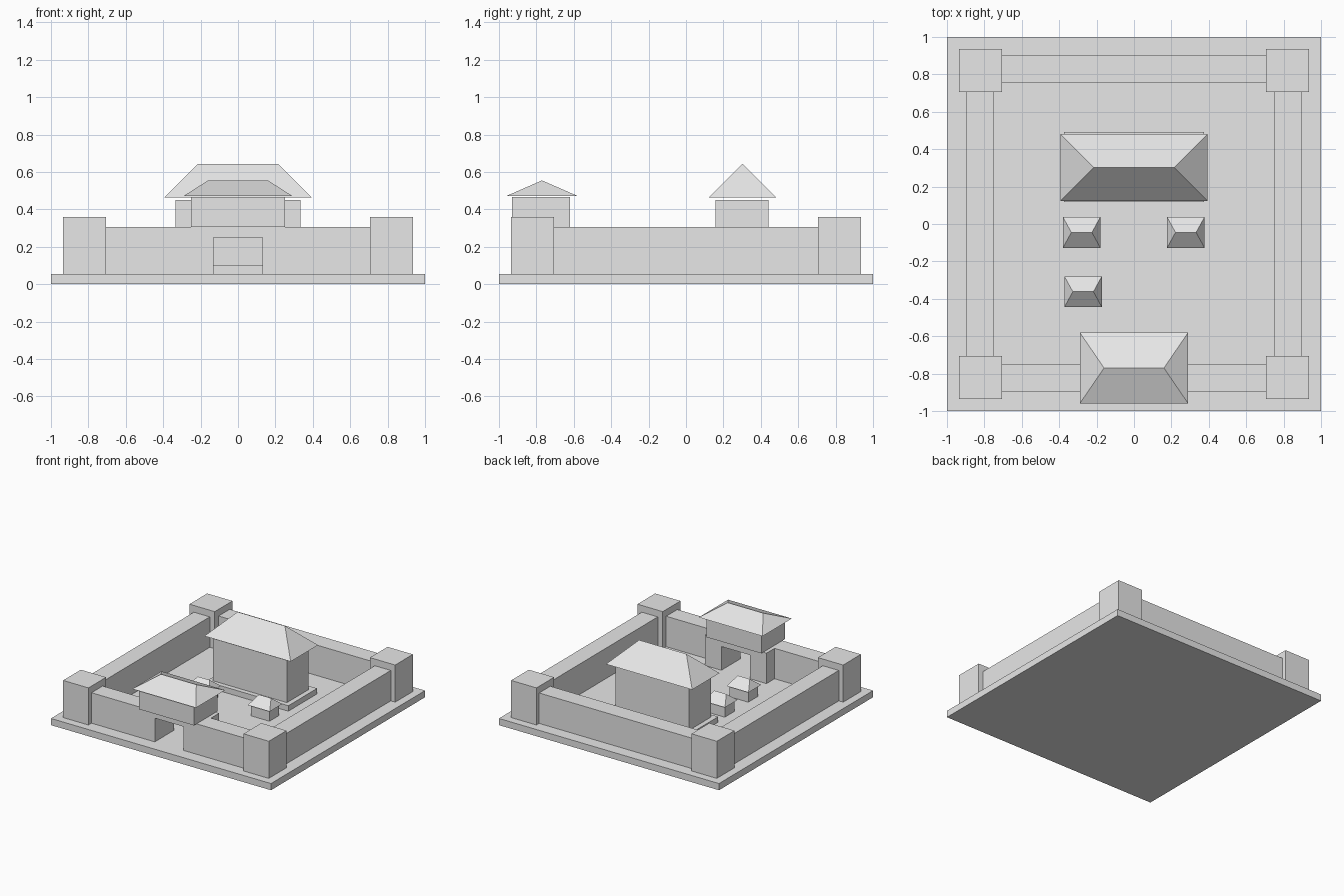
import bpy

cube = bpy.data.objects.get("Cube")
if cube:
    bpy.data.objects.remove(cube, do_unlink=True)

stone = bpy.data.materials.new("plain_grey")
stone.use_nodes = True
grey = (0.8, 0.8, 0.8, 1)
stone.diffuse_color = grey
stone.node_tree.nodes["Principled BSDF"].inputs["Base Color"].default_value = grey

GROUND = 0.055
WALL_TOP = 0.305
BOX_FACES = [(3, 2, 1, 0), (4, 5, 6, 7), (0, 1, 5, 4),
             (1, 2, 6, 5), (2, 3, 7, 6), (3, 0, 4, 7)]


def make(name, verts, faces):
    mesh = bpy.data.meshes.new(name)
    mesh.from_pydata(verts, [], faces)
    mesh.materials.append(stone)
    obj = bpy.data.objects.new(name, mesh)
    bpy.context.collection.objects.link(obj)
    return obj


def rectangle(x0, x1, y0, y1, z):
    return [(x0, y0, z), (x1, y0, z), (x1, y1, z), (x0, y1, z)]


def box(name, xs, ys, zs):
    return make(name, rectangle(*xs, *ys, zs[0]) + rectangle(*xs, *ys, zs[1]), BOX_FACES)


def hip_roof(name, center, half_x, half_y, half_ridge, eave, top):
    """Four sloping sides rising to a ridge along x, with a flat underside."""
    cx, cy = center
    verts = rectangle(cx - half_x, cx + half_x, cy - half_y, cy + half_y, eave)
    verts += [(cx - half_ridge, cy, top), (cx + half_ridge, cy, top)]
    make(name, verts, [(3, 2, 1, 0), (0, 1, 5, 4), (1, 2, 5), (2, 3, 4, 5), (3, 0, 4)])


def span(a, b, sign):
    return tuple(sorted((a * sign, b * sign)))


# Ground slab
box("ground_slab", (-1, 1), (-1, 1), (0, GROUND))

# Corner towers and enclosing walls
for sx, side in ((1, "left"), (-1, "right")):
    for sy, end in ((1, "back"), (-1, "front")):
        box(f"{end}_{side}_tower", span(0.705, 0.935, sx), span(0.705, 0.935, sy), (GROUND, 0.36))
    box(f"{side}_wall", span(0.75, 0.895, sx), (-0.705, 0.705), (GROUND, WALL_TOP))
    box(f"front_{side}_wall", span(0.28, 0.705, sx), (-0.895, -0.75), (GROUND, WALL_TOP))
box("back_wall", (-0.705, 0.705), (0.755, 0.9), (GROUND, WALL_TOP))

# Gatehouse: an arch-shaped profile extruded through the wall
outline = [(-0.28, GROUND), (-0.13, GROUND), (-0.13, 0.25), (0.13, 0.25),
           (0.13, GROUND), (0.28, GROUND), (0.28, WALL_TOP), (-0.28, WALL_TOP)]
n = len(outline)
gate_verts = [(x, y, z) for y in (-0.895, -0.645) for x, z in outline]
gate_faces = [tuple(range(n)), tuple(reversed(range(n, 2 * n)))]
gate_faces += [(i, i + n, (i + 1) % n + n, (i + 1) % n) for i in range(n)]
make("gate_base", gate_verts, gate_faces)
box("gate_upper_room", (-0.25, 0.25), (-0.93, -0.62), (WALL_TOP, 0.467))
hip_roof("gate_roof", (0, -0.77), 0.29, 0.19, 0.16, 0.472, 0.555)

# Main hall
box("hall_platform", (-0.375, 0.375), (0.118, 0.492), (GROUND, 0.1))
box("hall_body", (-0.335, 0.335), (0.157, 0.44), (0.1, 0.45))
hip_roof("hall_roof", (0, 0.302), 0.392, 0.178, 0.215, 0.465, 0.643)

# Small courtyard pavilions
for label, cx, cy in (("left", 0.277, -0.045), ("right", -0.28, -0.045), ("front", -0.272, -0.362)):
    box(f"{label}_pavilion_body", (cx - 0.085, cx + 0.085), (cy - 0.063, cy + 0.063), (GROUND, 0.14))
    hip_roof(f"{label}_pavilion_roof", (cx, cy), 0.1, 0.082, 0.055, 0.146, 0.213)
